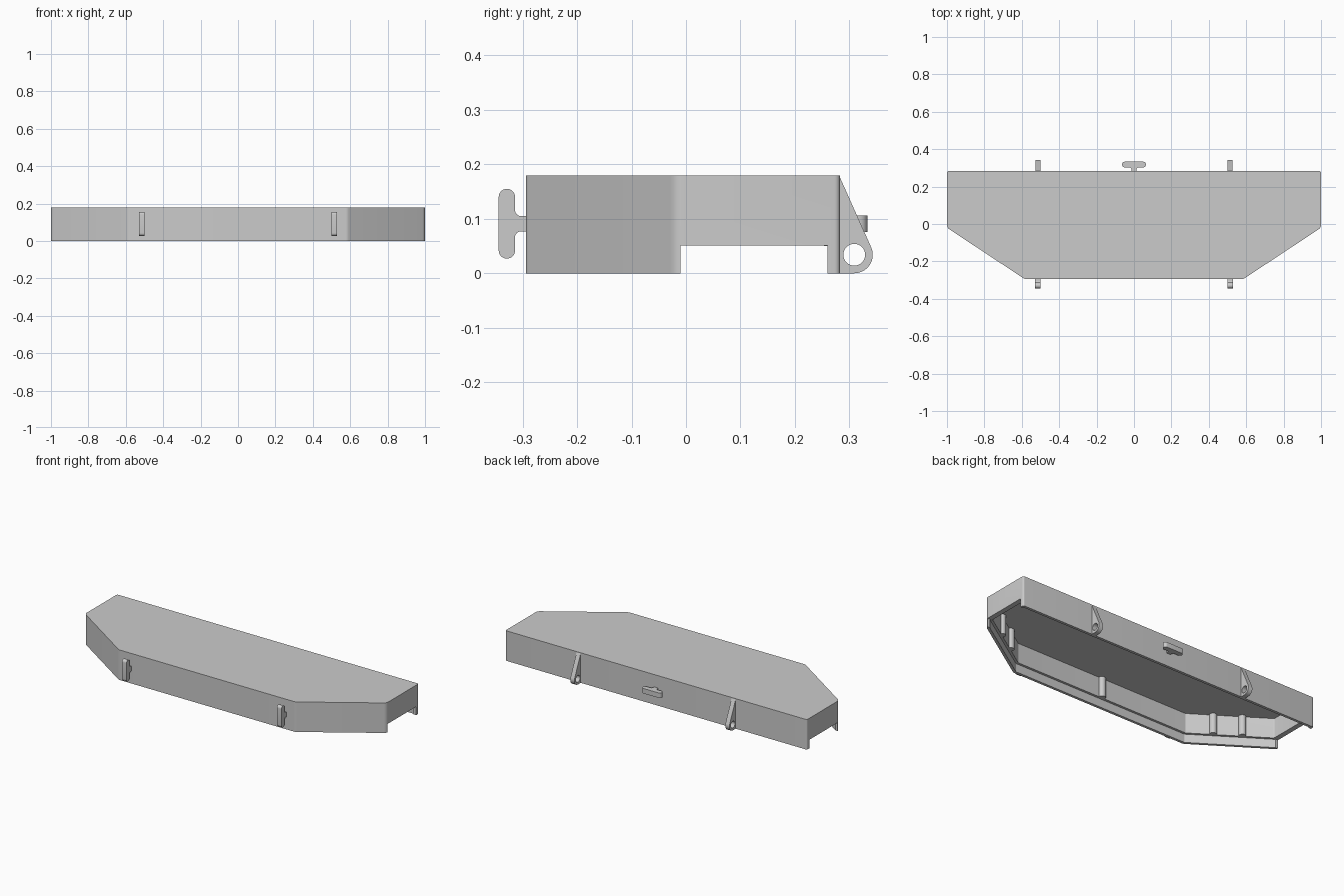
import bpy, bmesh
from math import sin, cos, tan, pi, acos, atan2, hypot
from mathutils import Vector, Matrix

if "Cube" in bpy.data.objects:
    bpy.data.objects.remove(bpy.data.objects["Cube"])

grey = bpy.data.materials.new("plain grey")
grey.use_nodes = True
grey.diffuse_color = (0.6, 0.6, 0.6, 1)
grey.node_tree.nodes["Principled BSDF"].inputs["Base Color"].default_value = (0.6, 0.6, 0.6, 1)


def finish(ob):
    ob.data.materials.clear()
    ob.data.materials.append(grey)
    bpy.ops.object.select_all(action='DESELECT')
    ob.select_set(True)
    bpy.context.view_layer.objects.active = ob
    bpy.ops.object.shade_smooth_by_angle(angle=pi / 6)
    return ob


def from_bmesh(name, bm):
    bmesh.ops.recalc_face_normals(bm, faces=bm.faces)
    me = bpy.data.meshes.new(name)
    bm.to_mesh(me)
    bm.free()
    ob = bpy.data.objects.new(name, me)
    bpy.context.collection.objects.link(ob)
    return ob


def corners(points):
    """Each corner with its two edge directions and half angle."""
    pts = [Vector(p) for p in points]
    for i, p in enumerate(pts):
        d1 = (pts[i - 1] - p).normalized()
        d2 = (pts[(i + 1) % len(pts)] - p).normalized()
        yield p, d1, d2, d1.angle(d2) / 2


def inset(points, dist):
    return [p + (d1 + d2).normalized() * dist / sin(h) for p, d1, d2, h in corners(points)]


def fillet(points, radii, steps=6):
    out = []
    for (p, d1, d2, h), r in zip(corners(points), radii):
        if r == 0:
            out.append(p)
            continue
        c = p + (d1 + d2).normalized() * r / sin(h)
        a = (p + d1 * r / tan(h) - c).normalized()
        b = (p + d2 * r / tan(h) - c).normalized()
        out += [c + a.slerp(b, i / steps).normalized() * r for i in range(steps + 1)]
    return out


def plate(name, loops, thickness, matrix):
    """Extruded flat outline, further loops are holes."""
    cu = bpy.data.curves.new(name, 'CURVE')
    cu.dimensions = '2D'
    cu.fill_mode = 'BOTH'
    cu.extrude = thickness / 2
    for loop in loops:
        sp = cu.splines.new('POLY')
        sp.points.add(len(loop) - 1)
        for pt, co in zip(sp.points, loop):
            pt.co = (co[0], co[1], 0, 1)
        sp.use_cyclic_u = True
    ob = bpy.data.objects.new(name, cu)
    bpy.context.collection.objects.link(ob)
    ob.matrix_world = matrix
    bpy.ops.object.select_all(action='DESELECT')
    ob.select_set(True)
    bpy.context.view_layer.objects.active = ob
    bpy.ops.object.convert(target='MESH')
    return finish(bpy.context.object)


def frame(x, y, z, origin):
    m = Matrix((x, y, z)).transposed().to_4x4()
    m.translation = origin
    return m


# Hollow cover: outer wall, thin lower lip, ledge, thicker upper wall, ceiling
HEIGHT, LEDGE, CEILING = 0.18, 0.05, 0.168
outline = [(1, 0.283), (-1, 0.283), (-1, -0.02), (-0.585, -0.294), (0.585, -0.294), (1, -0.02)]
soft = [0.01, 0.01, 0.03, 0.03, 0.03, 0.03]
inner_soft = [0.01] * 6
outer = fillet(outline, soft)
lip = fillet(inset(outline, 0.016), inner_soft)
upper = fillet(inset(outline, 0.03), inner_soft)
bm = bmesh.new()
rings = [[bm.verts.new((p.x, p.y, z)) for p in loop] for loop, z in (
    (outer, HEIGHT), (outer, 0), (lip, 0), (lip, LEDGE), (upper, LEDGE), (upper, CEILING))]
for a, b in zip(rings, rings[1:]):
    for i in range(len(a)):
        bm.faces.new((a[i - 1], a[i], b[i], b[i - 1]))
bm.faces.new(rings[0])
bm.faces.new(rings[-1])
cover = from_bmesh("cover_shell", bm)

# Notches in the lower edge of both ends
bm = bmesh.new()
for side in (-1, 1):
    bmesh.ops.create_cube(bm, size=1, matrix=Matrix.Translation((side, 0.125, 0.001))
                          @ Matrix.Diagonal((0.09, 0.27, 0.1, 1)))
cutter = from_bmesh("notch_cutter", bm)
cutter.hide_render = True
cut = cover.modifiers.new("notches", 'BOOLEAN')
cut.operation = 'DIFFERENCE'
cut.solver = 'EXACT'
cut.object = cutter
bpy.context.view_layer.objects.active = cover
bpy.ops.object.modifier_apply(modifier=cut.name)
bpy.data.objects.remove(cutter)
finish(cover)

# Round bosses along the inside of the front and slanted walls
wall = inset(outline, 0.032)
spots = [(wall[3] + wall[4]) / 2]
for near, far in ((3, 2), (4, 5)):
    spots += [wall[near].lerp(wall[far], f) for f in (0.31, 0.64)]
for i, p in enumerate(spots):
    bm = bmesh.new()
    depth = CEILING + 0.004 - LEDGE
    bmesh.ops.create_cone(bm, cap_ends=True, segments=24, radius1=0.02, radius2=0.02, depth=depth,
                          matrix=Matrix.Translation((p.x, p.y, LEDGE + depth / 2)))
    finish(from_bmesh(f"inner_boss_{i + 1}", bm))

X, Y, Z = (1, 0, 0), (0, 1, 0), (0, 0, 1)

# Hinge ears with a pin hole on the back
cy, cz, r = 0.309, 0.034, 0.034
dy, dz = 0.281 - cy, HEIGHT - cz
start = atan2(dz, dy) - acos(r / hypot(dy, dz))
ear = [(0.275, 0), (0.275, HEIGHT), (0.281, HEIGHT)]
ear += [(cy + r * cos(a), cz + r * sin(a))
        for a in (start + (-pi / 2 - start) * i / 16 for i in range(17))]
hole = [(cy + 0.02 * cos(a), cz + 0.02 * sin(a)) for a in (2 * pi * i / 32 for i in range(32))]

# T-shaped cleat: stem, then rounded crossbar
half = [(-0.004, 0.014), (0.02, 0.014), (0.02, 0.064), (0.05, 0.064)]
cleat = fillet(half + [(u, -v) for u, v in reversed(half)],
               [0, 0.011, 0.0148, 0.0148, 0.0148, 0.0148, 0.011, 0])

for side, label in ((1, "left"), (-1, "right")):
    plate(f"hinge_ear_{label}", [ear, hole], 0.027, frame(Y, Z, X, (side * 0.514, 0, 0)))
    plate(f"front_cleat_{label}", [cleat], 0.03,
          frame((0, -1, 0), Z, (-1, 0, 0), (side * 0.514, -0.294, 0.091)))
plate("back_cleat", [cleat], 0.03, frame(Y, X, (0, 0, -1), (0, 0.283, 0.091)))
